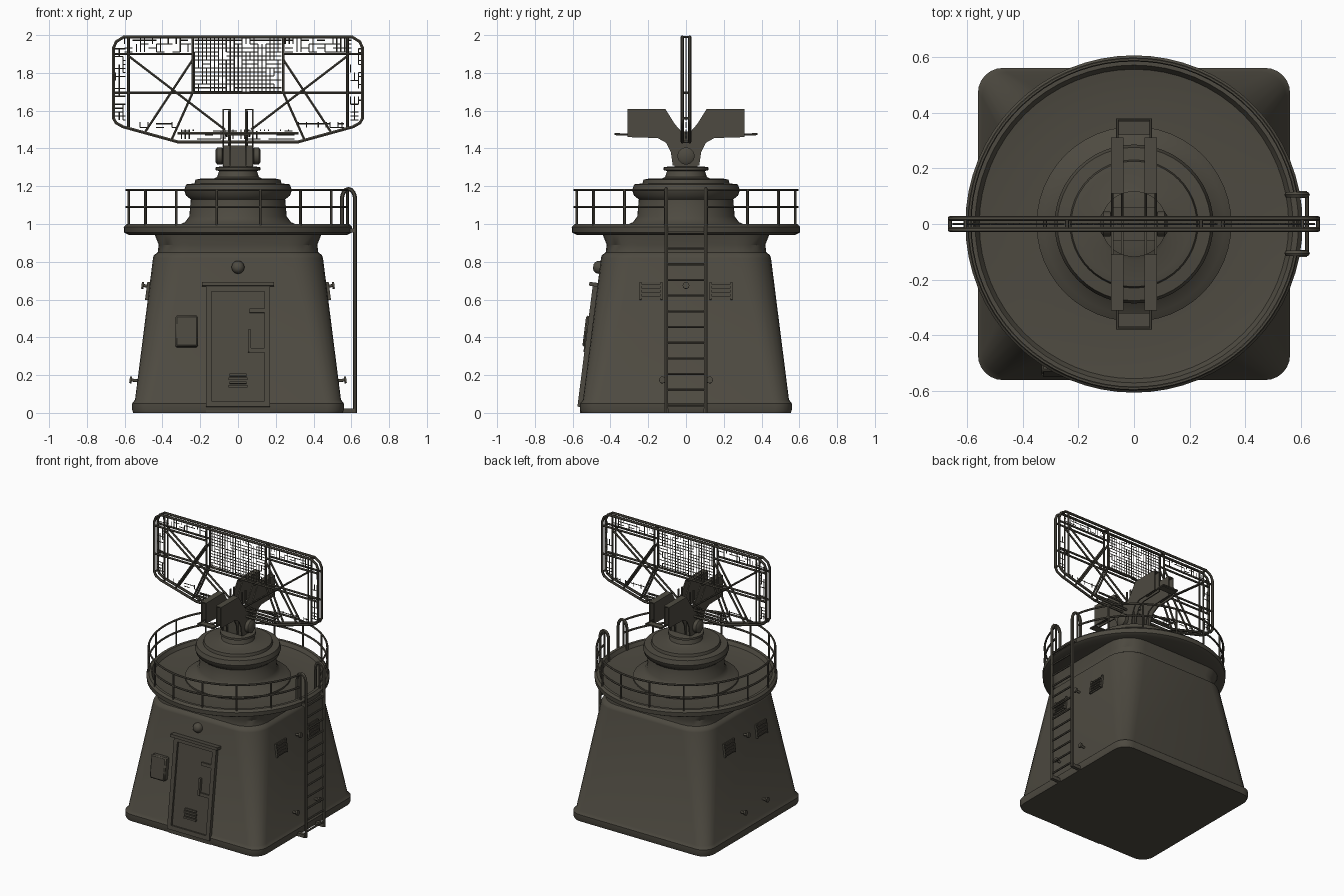
import bpy, bmesh, math, random
from mathutils import Matrix, Vector

random.seed(4)
if "Cube" in bpy.data.objects:
    bpy.data.objects.remove(bpy.data.objects["Cube"])

paint = bpy.data.materials.new("olive_grey_paint")
paint.use_nodes = True
COLOUR = (0.075, 0.068, 0.052, 1)
paint.diffuse_color = COLOUR
paint.node_tree.nodes["Principled BSDF"].inputs["Base Color"].default_value = COLOUR
parts = []


def add(name, mesh):
    mesh.materials.clear()
    mesh.materials.append(paint)
    ob = bpy.data.objects.new(name, mesh)
    bpy.context.scene.collection.objects.link(ob)
    parts.append(ob)
    return ob


def from_bm(name, bm):
    bmesh.ops.recalc_face_normals(bm, faces=bm.faces)
    mesh = bpy.data.meshes.new(name)
    bm.to_mesh(mesh)
    bm.free()
    return add(name, mesh)


def boxes(name, items):
    """items: (matrix or centre, size)"""
    bm = bmesh.new()
    for place, size in items:
        m = place if isinstance(place, Matrix) else Matrix.Translation(place)
        bmesh.ops.create_cube(bm, size=1, matrix=m @ Matrix.Diagonal((*size, 1)))
    return from_bm(name, bm)


def loft(name, rings):
    bm = bmesh.new()
    loops = [[bm.verts.new(p) for p in ring] for ring in rings]
    n = len(loops[0])
    for a, b in zip(loops, loops[1:]):
        for i in range(n):
            j = (i + 1) % n
            bm.faces.new((a[i], a[j], b[j], b[i]))
    bm.faces.new(loops[0])
    bm.faces.new(loops[-1])
    return from_bm(name, bm)


def lathe(name, profile, n=48, place=Matrix()):
    return loft(name, [[place @ Vector((r * math.cos(t), r * math.sin(t), z))
                        for t in (i * math.tau / n for i in range(n))] for r, z in profile])


def tubes(name, paths, radius, closed=False, roundness=1):
    curve = bpy.data.curves.new(name, "CURVE")
    curve.dimensions = "3D"
    curve.bevel_depth, curve.bevel_resolution, curve.use_fill_caps = radius, roundness, True
    for path in paths:
        s = curve.splines.new("POLY")
        s.points.add(len(path) - 1)
        for p, co in zip(s.points, path):
            p.co = (*co, 1)
        s.use_cyclic_u = closed
    tmp = bpy.data.objects.new(name + "_path", curve)
    bpy.context.scene.collection.objects.link(tmp)
    bpy.context.view_layer.update()
    mesh = bpy.data.meshes.new_from_object(tmp.evaluated_get(bpy.context.evaluated_depsgraph_get()))
    bpy.data.objects.remove(tmp)
    return add(name, mesh)


def rounded_square(h, r, z, steps=6):
    ring = []
    for k in range(4):
        sx, sy = [(1, 1), (-1, 1), (-1, -1), (1, -1)][k]
        for i in range(steps + 1):
            t = (k + i / steps) * math.pi / 2
            ring.append((sx * (h - r) + r * math.cos(t), sy * (h - r) + r * math.sin(t), z))
    return ring


# Tapered tower with a plinth and a waisted neck
loft("tower", [rounded_square(*s) for s in (
    (.555, .09, 0), (.56, .09, .015), (.56, .09, .05), (.545, .09, .07),
    (.45, .17, .82), (.445, .17, .835), (.425, .16, .85), (.42, .16, .89), (.44, .17, .94), (.44, .17, .96))])

TAPER = .095 / .75


def wall(side, u, z, out=0):
    """Frame on a sloping wall: x along it, -y outward, z up the slope."""
    return (Matrix.Rotation(math.radians(side), 4, "Z")
            @ Matrix.Translation((u, -(.545 - (z - .07) * TAPER) - out, z))
            @ Matrix.Rotation(-math.atan(TAPER), 4, "X"))


# Deck with raised lip, and the stepped turntable drum
lathe("deck", [(.43, .945), (.58, .943), (.603, .955), (.605, .985), (.59, 1), (.57, 1),
               (.555, .975), (.45, .96), (.3, .965)], 64)
lathe("turntable_drum", [(.35, .95), (.35, .975), (.325, .99), (.28, 1.01), (.258, 1.04), (.25, 1.13),
                         (.275, 1.15), (.285, 1.18), (.275, 1.21), (.23, 1.215), (.225, 1.235),
                         (.2, 1.24), (.13, 1.24), (.11, 1.25), (.1, 1.28), (.118, 1.285),
                         (.118, 1.3), (.09, 1.305)])

# Door with frame, canopy, hinges, grille and step
boxes("door_frame", [(wall(0, sx * .155, .35), (.03, .05, .64)) for sx in (-1, 1)]
      + [(wall(0, 0, .655), (.34, .05, .03)), (wall(0, 0, .045), (.34, .05, .03))])
boxes("door", [(wall(0, 0, .35), (.28, .02, .6))])
boxes("door_canopy", [(wall(0, 0, .68, .015), (.38, .06, .02))])
boxes("door_fittings", [(wall(0, .1, z, .012), (.08, .025, .022)) for z in (.33, .54)]
      + [(wall(0, .06, .38, .015), (.015, .03, .12))])
boxes("door_grille", [(wall(0, 0, .14 + i * .02, .012), (.1 - .01 * (i % 2), .02, .012)) for i in range(4)])
boxes("door_step", [((0, -.545, .015), (.34, .03, .03))])
box = boxes("junction_box", [(wall(0, -.272, .43, .012), (.12, .055, .165))])
bevel = box.modifiers.new("Bevel", "BEVEL")
bevel.width = .008
lathe("door_lamp", [(.034, -.03), (.034, .012), (.025, .028), (.012, .035)], 20,
      wall(0, 0, .77) @ Matrix.Rotation(math.pi / 2, 4, "X"))

# Louvred vents and wall pins on both flanks
for side, word in ((90, "left"), (-90, "right")):
    slabs = []
    for u in (-.185, .185):
        slabs.append((wall(side, u, .645), (.12, .012, .095)))
        slabs += [(wall(side, u, .613 + i * .021, .006), (.1, .016, .009)) for i in range(4)]
        slabs += [(wall(side, u + s * .055, .645, .005), (.01, .018, .095)) for s in (-1, 1)]
    boxes(word + "_vents", slabs)
    turn = Matrix.Rotation(math.pi / 2, 4, "X")
    for u, z in ((-.125, .17), (.125, .17), (0, .67)):
        lathe(word + "_wall_pin", [(.008, -.01), (.008, .03), (.018, .03), (.018, .042)], 12,
              wall(side, u, z) @ turn)

# Deck railing, open at the ladder
GAP = math.asin(.11 / .59)


def rail_point(f, z, r=.59):
    t = GAP + f * (math.tau - 2 * GAP)
    return (r * math.cos(t), r * math.sin(t), z)


tubes("railing_bars", [[rail_point(i / 72, z) for i in range(73)] for z in (1.09, 1.18)], .007)
tubes("railing_posts", [[rail_point(i / 15, .97), rail_point(i / 15, 1.18)] for i in range(16)], .007)

# Ladder with hooped handrails
LX = .62
hoop = [(LX - .035 + .035 * math.cos(t), 1.13 + .055 * math.sin(t))
        for t in (i * math.pi / 8 for i in range(9))]
side_path = [(LX, 0)] + hoop + [(LX - .07, .97)]
tubes("ladder_rails", [[(x, y, z) for x, z in side_path] for y in (-.105, .105)], .011)
tubes("ladder_rungs", [[(LX, -.105, .04 + i * .083), (LX, .105, .04 + i * .083)] for i in range(12)], .007)
boxes("ladder_brackets", [((.58, y, .012), (.08, .025, .024)) for y in (-.105, .105)]
      + [((.595, y, .965), (.05, .02, .02)) for y in (-.105, .105)])

# Tilt bearing on the turntable
boxes("bearing_block", [((0, 0, 1.36), (.16, .12, .11))])
lathe("tilt_axle", [(.03, -.12), (.045, -.11), (.045, -.085), (.036, -.08),
                    (.036, .08), (.045, .085), (.045, .11), (.03, .12)], 24,
      Matrix.Translation((0, 0, 1.36)) @ Matrix.Rotation(math.pi / 2, 4, "Y"))

# Twin hollow yoke arms, each of two cheek plates under a cap
half = [(.025, 1.49), (.06, 1.53), (.11, 1.61), (.31, 1.61), (.31, 1.46),
        (.15, 1.455), (.105, 1.43), (.08, 1.38), (.07, 1.31)]
outline = half + [(-y, z) for y, z in reversed(half)]
for sx, word in ((1, "left"), (-1, "right")):
    for x in (.042, .078):
        loft(word + "_yoke_cheek", [[(sx * x + d, y, z) for y, z in outline] for d in (-.004, .004)])
    boxes(word + "_yoke_caps", [((sx * .06, sy * .21, 1.607), (.04, .2, .006)) for sy in (-1, 1)])

# Feed loops beyond the yoke arms
loops = [[(sx * .06, sy * y, z) for sx, y, z in
          ((-1, .2, 1.465), (-1, .375, 1.477), (1, .375, 1.477), (1, .2, 1.465))] for sy in (-1, 1)]
tubes("feed_loops", loops, .006)
boxes("feed_plates", [((0, sy * .345, 1.472), (.12, .05, .005)) for sy in (-1, 1)])

# Antenna: paired outline frames with posts, bars and braces
edge = [(.32, 1.435), (.61, 1.515), (.645, 1.535), (.66, 1.56), (.66, 1.93), (.645, 1.965), (.605, 1.99)]
frame = edge + [(-x, z) for x, z in reversed(edge)]
Y = (-.02, .02)
tubes("antenna_frames", [[(x, y, z) for x, z in frame] for y in Y], .009, True)
spars = [((-.66, 1.695), (.66, 1.695)), ((-.32, 1.48), (.32, 1.48))]
for s in (-1, 1):
    spars += [((s * a, b), (s * c, d)) for a, b, c, d in (
        (.58, 1.51, .58, 1.99), (.24, 1.695, .24, 1.99), (.24, 1.9, .66, 1.9),
        (.58, 1.89, .07, 1.5), (.24, 1.87, .49, 1.49), (.24, 1.695, .35, 1.45),
        (.045, 1.4, .045, 1.6))]
tubes("antenna_spars", [[(a, y, b), (c, y, d)] for (a, b), (c, d) in spars for y in Y], .007)
ties = [(s * x, z) for s in (-1, 1) for x, z in edge[::3] + [(.24, 1.99), (.24, 1.695), (.58, 1.695)]]
tubes("antenna_ties", [[(x, Y[0], z), (x, Y[1], z)] for x, z in ties], .007)


# Broken reflector wire mesh
def wire_panel(x0, x1, z0, z1, keep, pitch=.021, step=.042):
    out = []
    for along, a0, a1, b0, b1 in ((0, x0, x1, z0, z1), (1, z0, z1, x0, x1)):
        for i in range(int((b1 - b0) / pitch) + 1):
            b = b0 + i * pitch
            a = a0
            while a < a1 - .001:
                e = min(a + step, a1)
                if random.random() < keep:
                    ends = ((a, b), (e, b)) if along == 0 else ((b, a), (b, e))
                    out.append([(x, 0, z) for x, z in ends])
                a = e
    return out


wires = wire_panel(-.23, .23, 1.7, 1.985, .9) + wire_panel(-.3, .3, 1.45, 1.5, .5)
for lo, hi in ((-.6, -.25), (.25, .6)):
    wires += wire_panel(lo, hi, 1.91, 1.985, .55)
for lo, hi in ((-.65, -.595), (.595, .65)):
    wires += wire_panel(lo, hi, 1.55, 1.93, .4)
for lo, hi in ((-.56, -.32), (.32, .56)):
    wires += wire_panel(lo, hi, 1.51, 1.54, .4)
tubes("reflector_mesh", wires, .003, roundness=0)

# Smooth curved surfaces, keep hard edges
for ob in parts:
    ob.select_set(True)
bpy.context.view_layer.objects.active = parts[0]
bpy.ops.object.shade_smooth_by_angle(angle=math.radians(35))
